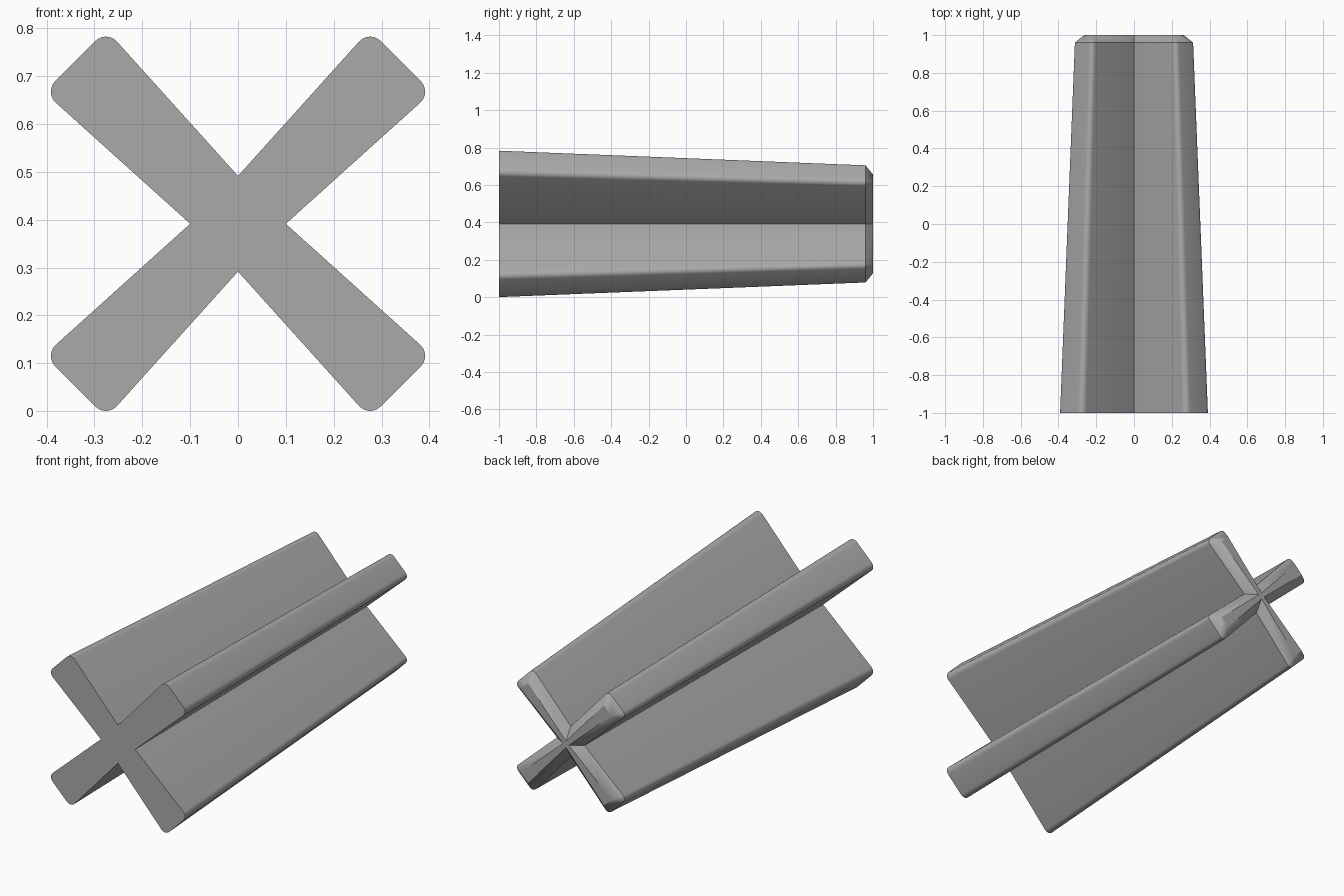
import bpy, bmesh, math

if "Cube" in bpy.data.objects:
    bpy.data.objects.remove(bpy.data.objects["Cube"])

CENTRE_Z = 0.3915
TIP, HALF, INNER, ROUND = 0.481, 0.0905, 0.0707, 0.031  # arm length, half width, notch, corner radius
SEGMENTS = 6
BACK_SCALE = 0.8
BEVEL = 0.042


def cross_section(arm):
    """Repeat one arm outline (u along arm, v across) four times, diagonally."""
    points = []
    for k in range(4):
        a = math.radians(45 + 90 * k)
        c, s = math.cos(a), math.sin(a)
        points += [(u * c - v * s, u * s + v * c) for u, v in arm]
    return points


def rounded_arm(scale):
    pts = [(INNER, -INNER)]
    for side in (-1, 1):
        for i in range(SEGMENTS + 1):
            t = math.radians(-90 + 90 * i / SEGMENTS + (90 if side > 0 else 0))
            pts.append((TIP - ROUND + ROUND * math.cos(t),
                        side * (HALF - ROUND) + ROUND * math.sin(t)))
    return [(u * scale, v * scale) for u, v in pts]


def bevelled_arm():
    # Inset end outline: the rounded corners collapse to sharp ones
    u, v, inner = TIP * BACK_SCALE - BEVEL, 0.0300, 0.0123
    n = SEGMENTS + 1
    return [(inner, -inner)] + [(u, -v)] * n + [(u, v)] * n


grey = bpy.data.materials.new("grey")
grey.diffuse_color = (0.4, 0.4, 0.4, 1)
grey.use_nodes = True
grey.node_tree.nodes["Principled BSDF"].inputs["Base Color"].default_value = grey.diffuse_color

# Tapered cross-shaped bar with a bevelled back end
bm = bmesh.new()
rings = []
for y, arm in ((-1, rounded_arm(1)), (0.96, rounded_arm(BACK_SCALE)), (1, bevelled_arm())):
    rings.append([bm.verts.new((x, y, z + CENTRE_Z)) for x, z in cross_section(arm)])
count = len(rings[0])
for a, b in zip(rings, rings[1:]):
    for i in range(count):
        j = (i + 1) % count
        bm.faces.new((a[i], a[j], b[j], b[i]))
bm.faces.new(rings[0])
bm.faces.new(rings[-1][::-1])
bmesh.ops.remove_doubles(bm, verts=bm.verts, dist=1e-5)
bmesh.ops.recalc_face_normals(bm, faces=bm.faces)
mesh = bpy.data.meshes.new("cross_bar")
bm.to_mesh(mesh)
bm.free()
mesh.materials.append(grey)
bar = bpy.data.objects.new("cross_bar", mesh)
bpy.context.collection.objects.link(bar)
bpy.context.view_layer.objects.active = bar
bar.select_set(True)
bpy.ops.object.shade_smooth_by_angle(angle=math.radians(30))
